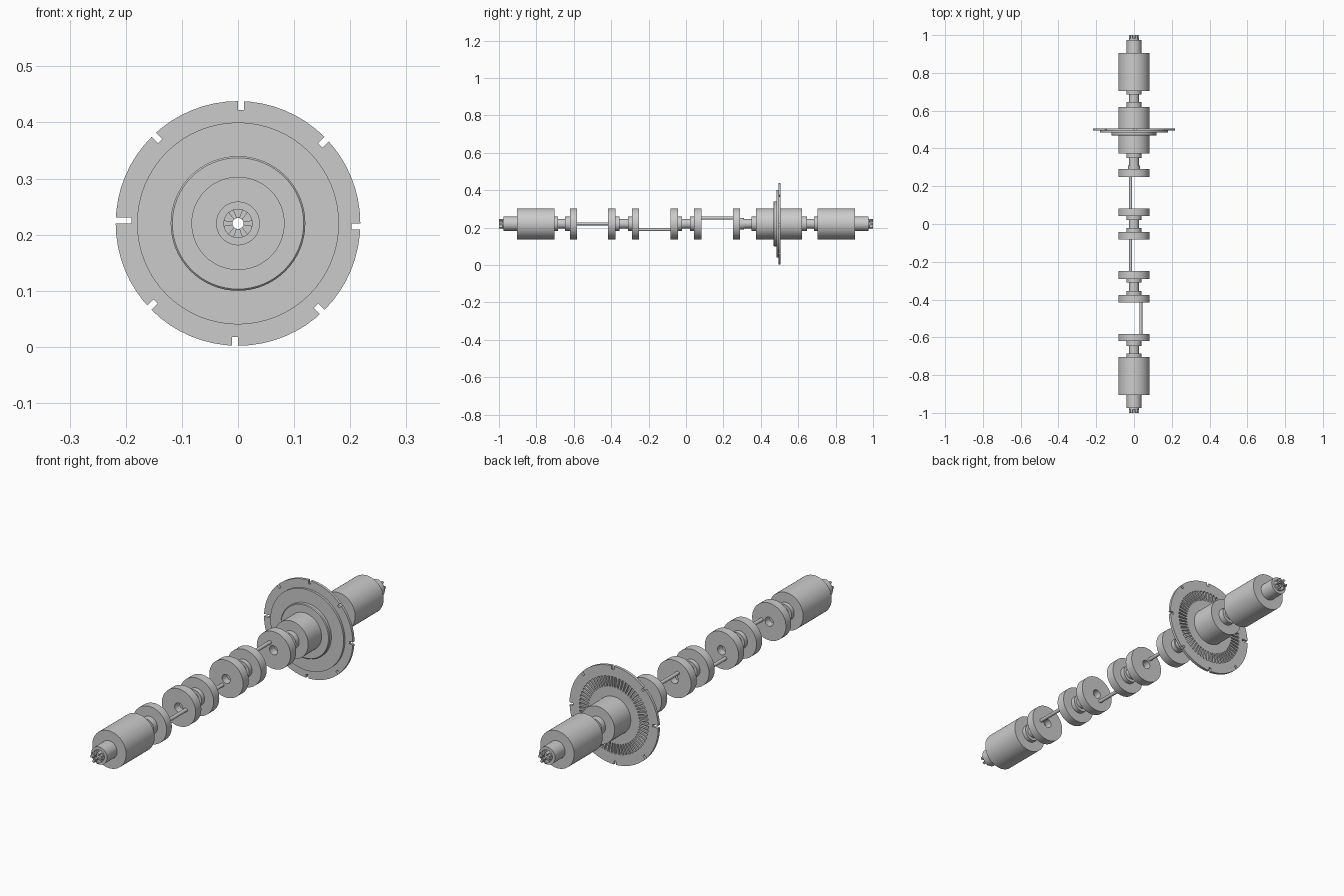
import bpy, bmesh, math
from mathutils import Matrix, Vector

if "Cube" in bpy.data.objects:
    bpy.data.objects.remove(bpy.data.objects["Cube"])

AXIS = 0.22   # shaft height
SEG = 64
BORE, TIP, HUB, BODY = 0.01, 0.026, 0.039, 0.083


def finish(name, bm, smooth=True):
    bmesh.ops.recalc_face_normals(bm, faces=bm.faces[:])
    me = bpy.data.meshes.new(name)
    bm.to_mesh(me)
    bm.free()
    ob = bpy.data.objects.new(name, me)
    bpy.context.collection.objects.link(ob)
    if smooth:
        bpy.ops.object.select_all(action='DESELECT')
        ob.select_set(True)
        bpy.context.view_layer.objects.active = ob
        bpy.ops.object.shade_smooth_by_angle(angle=math.radians(30))
    return ob


def point(r, a, y):
    return Vector((r * math.sin(a), y, AXIS + r * math.cos(a)))


def lathe(name, profile):
    """Revolve a closed (radius, y) profile around the shaft axis."""
    bm = bmesh.new()
    rings = [[bm.verts.new(point(r, 2 * math.pi * i / SEG, y)) for r, y in profile]
             for i in range(SEG)]
    n = len(profile)
    for i in range(SEG):
        a, b = rings[i], rings[(i + 1) % SEG]
        for j in range(n):
            k = (j + 1) % n
            bm.faces.new((a[j], a[k], b[k], b[j]))
    return finish(name, bm)


def stepped(name, steps, inner):
    """Bored shaft: steps are (y0, y1, radius), inner is a (radius, y) bore path."""
    outer = [p for y0, y1, r in steps for p in ((r, y0), (r, y1))]
    return lathe(name, outer + inner[::-1])


def prongs(name, y0, y1):
    """Six coupling teeth around the bore."""
    bm = bmesh.new()
    for k in range(6):
        mid = k * math.pi / 3 + math.pi / 6
        sides = []
        for y in (y0, y1):
            arc = [point(TIP, mid + (t - 2) * 0.105, y) for t in range(5)]
            arc += [point(BORE, mid + s * 0.3, y) for s in (1, -1)]
            sides.append([bm.verts.new(p) for p in arc])
        a, b = sides
        bm.faces.new(a)
        bm.faces.new(b[::-1])
        for j in range(7):
            m = (j + 1) % 7
            bm.faces.new((a[j], b[j], b[m], a[m]))
    return finish(name, bm)


def boxes(name, items, smooth=False):
    """Boxes given as (angle, tangent range, radial range, y range)."""
    bm = bmesh.new()
    for ang, t, r, y in items:
        size = (t[1] - t[0], y[1] - y[0], r[1] - r[0])
        mid = ((t[0] + t[1]) / 2, (y[0] + y[1]) / 2, (r[0] + r[1]) / 2)
        mat = (Matrix.Translation((0, 0, AXIS)) @ Matrix.Rotation(ang, 4, 'Y')
               @ Matrix.Translation(mid) @ Matrix.Diagonal((*size, 1)))
        bmesh.ops.create_cube(bm, size=1, matrix=mat)
    return finish(name, bm, smooth)


# front and rear end journals
def end_journal(name, s):
    steps = [(0.62, 0.647, HUB), (0.647, 0.685, TIP), (0.685, 0.704, HUB),
             (0.704, 0.904, BODY), (0.904, 0.975, HUB), (0.975, 0.982, TIP)]
    if s < 0:
        steps = [(0.583, 0.62, BODY)] + steps
        bore = [(0.02, -0.583), (0.02, -0.615), (BORE, -0.615), (BORE, -0.982)]
    else:
        bore = [(BORE, 0.62), (BORE, 0.982)]
    stepped(name, [(s * a, s * b, r) for a, b, r in steps], bore)
    prongs(name + "_coupling", s * 0.982, s * 1.0)


end_journal("front_journal", -1)
end_journal("rear_journal", 1)

# paired crank webs with the main bearing neck between them
for i, c in enumerate((-0.333, 0.0)):
    stepped(f"crank_web_pair_{i + 1}",
            [(c - 0.083, c - 0.043, BODY), (c - 0.043, c - 0.022, HUB),
             (c - 0.022, c + 0.022, TIP), (c + 0.022, c + 0.043, HUB),
             (c + 0.043, c + 0.083, BODY)],
            [(0.02, c - 0.083), (0.02, c - 0.05), (BORE, c - 0.05),
             (BORE, c + 0.05), (0.02, c + 0.05), (0.02, c + 0.083)])

# last web, neck and the body carrying the flywheel
stepped("rear_crank_web",
        [(0.25, 0.29, BODY), (0.29, 0.31, HUB * 0.8), (0.31, 0.35, TIP),
         (0.35, 0.374, HUB), (0.374, 0.62, BODY)],
        [(0.02, 0.25), (0.02, 0.285), (BORE, 0.285), (BORE, 0.62)])

# crank pins, 120 degrees apart
for i, (y, ang) in enumerate(((-0.5, 90), (-0.1667, 210), (0.1667, 330))):
    bm = bmesh.new()
    mat = (Matrix.Translation(point(0.036, math.radians(ang), y))
           @ Matrix.Rotation(math.pi / 2, 4, 'X'))
    bmesh.ops.create_cone(bm, cap_ends=True, segments=24, radius1=0.008,
                          radius2=0.008, depth=0.18, matrix=mat)
    finish(f"crank_pin_{i + 1}", bm)

# flywheel: stepped front, ring groove at the back
flywheel = lathe("flywheel", [
    (0.08, 0.468), (0.117, 0.468), (0.12, 0.471), (0.12, 0.484), (0.18, 0.484),
    (0.18, 0.494), (0.218, 0.494), (0.218, 0.506), (0.17, 0.506),
    (0.17, 0.496), (0.125, 0.496), (0.125, 0.506), (0.08, 0.506)])

# rim notches, one of them deeper
cutter = boxes("notch_cutter", [
    (k * math.pi / 4, (0, 0.011), (0.19 if k == 6 else 0.202, 0.24), (0.48, 0.52))
    for k in range(8)])
cutter.hide_render = True
cutter.hide_set(True)
mod = flywheel.modifiers.new("notches", 'BOOLEAN')
mod.operation = 'DIFFERENCE'
mod.solver = 'EXACT'
mod.object = cutter
flywheel.modifiers.move(len(flywheel.modifiers) - 1, 0)

# radial fins in the groove
boxes("flywheel_fins", [
    (2 * math.pi * k / 60, (-0.004, 0.004), (0.123, 0.171), (0.494, 0.506))
    for k in range(60)])
